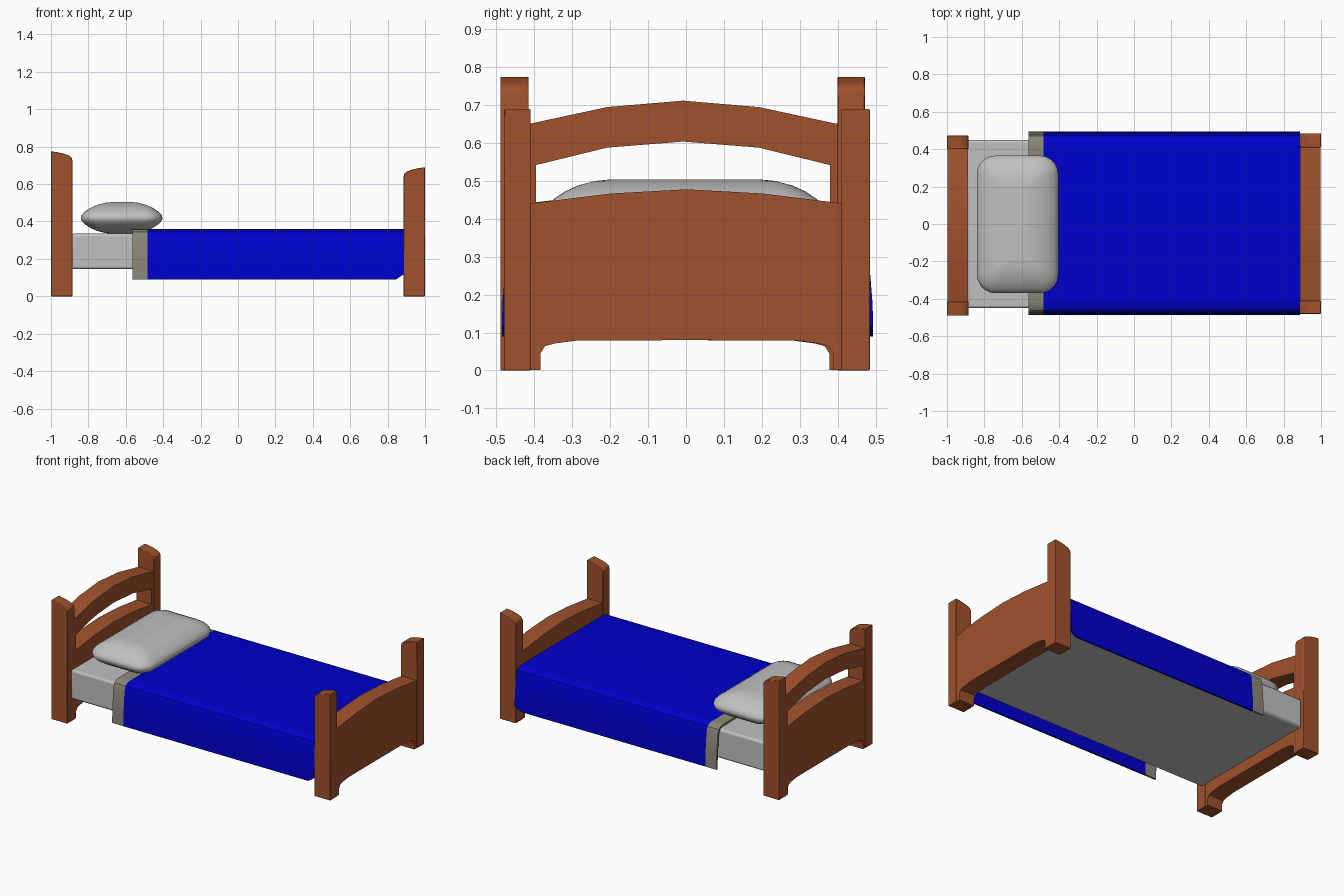
import bpy, bmesh, math

if "Cube" in bpy.data.objects:
    bpy.data.objects.remove(bpy.data.objects["Cube"])


def material(name, rgb):
    m = bpy.data.materials.new(name)
    m.diffuse_color = (*rgb, 1)
    m.use_nodes = True
    m.node_tree.nodes["Principled BSDF"].inputs["Base Color"].default_value = m.diffuse_color
    return m


WOOD = material("brown wood", (0.352, 0.084, 0.026))
BLUE = material("blue blanket cloth", (0.0, 0.0, 0.61))
WHITE = material("pale grey linen", (0.527, 0.527, 0.527))
TAN = material("tan fold cloth", (0.258, 0.246, 0.188))


def loft(name, rings, mat, bevel=0.0, angle=35):
    """Bridge equal-length rings of points, cap both ends, shade by angle."""
    bm = bmesh.new()
    vs = [[bm.verts.new(p) for p in r] for r in rings]
    n = len(rings[0])
    for a, b in zip(vs, vs[1:]):
        for i in range(n):
            j = (i + 1) % n
            bm.faces.new((a[i], a[j], b[j], b[i]))
    bm.faces.new(vs[0][::-1])
    bm.faces.new(vs[-1])
    bmesh.ops.recalc_face_normals(bm, faces=bm.faces)
    me = bpy.data.meshes.new(name)
    bm.to_mesh(me)
    bm.free()
    me.materials.append(mat)
    me.shade_smooth()
    me.set_sharp_from_angle(angle=math.radians(angle))
    ob = bpy.data.objects.new(name, me)
    bpy.context.collection.objects.link(ob)
    if bevel:
        b = ob.modifiers.new("Bevel", 'BEVEL')
        b.width, b.segments, b.limit_method = bevel, 2, 'ANGLE'
    return ob


def slab(name, yz, x0, x1, mat):
    return loft(name, [[(x, y, z) for y, z in yz] for x in (x0, x1)], mat)


def mirrored(half, c):
    """Left half of a y-z outline continued by its mirror image about y = c."""
    return [(c - y, z) for y, z in half] + [(c + y, z) for y, z in reversed(half) if y > 0]


def post(name, side, height, y0, y1):
    prof = [(1, 0), (0.885, 0), (0.885, height - 0.05), (0.889, height - 0.035),
            (0.9, height - 0.024), (0.925, height - 0.014), (0.965, height - 0.005), (1, height)]
    loft(name, [[(side * x, y, z) for x, z in prof] for y in (y0, y1)], WOOD, bevel=0.003)


# panel with arched top and legs cut out below
def panel(name, side, c, half):
    top = mirrored([(half, 0.437), (0.41, 0.441), (0.2, 0.467), (0, 0.478)], c)
    under = mirrored([(half, 0.001), (0.386, 0.001), (0.386, 0.045), (0.374, 0.064),
                      (0.35, 0.071), (0.29, 0.079), (0, 0.08)], c)
    slab(name, top + under[::-1], side * 0.888, side * 0.997, WOOD)


# headboard
post("headboard_post_front", -1, 0.775, -0.49, -0.415)
post("headboard_post_back", -1, 0.775, 0.40, 0.472)
panel("headboard_panel", -1, -0.008, 0.475)
rail_top = mirrored([(0.43, 0.648), (0.40, 0.652), (0.2, 0.695), (0, 0.712)], -0.008)
rail_under = mirrored([(0.43, 0.42), (0.388, 0.42), (0.388, 0.542), (0.2, 0.588), (0, 0.604)], -0.008)
slab("headboard_rail", rail_top + rail_under[::-1], -0.888, -0.997, WOOD)

# footboard
post("footboard_post_front", 1, 0.69, -0.48, -0.41)
post("footboard_post_back", 1, 0.69, 0.41, 0.485)
panel("footboard_panel", 1, 0.002, 0.475)

# mattress
box = [(-0.45, 0.145), (0.45, 0.145), (0.45, 0.335), (-0.45, 0.335)]
m = slab("mattress", box, -0.89, 0.89, WHITE)
m.modifiers.new("Bevel", 'BEVEL').width = 0.014
m.modifiers["Bevel"].segments = 3


# draped cloth: thin cross-section hanging over both sides
def drape(x, hem):
    outer = [(0.49, hem), (0.488, 0.18), (0.477, 0.315), (0.467, 0.343), (0.445, 0.357), (0.41, 0.36), (0, 0.36)]
    inner = [(0.478, hem), (0.476, 0.18), (0.465, 0.31), (0.456, 0.334), (0.441, 0.345), (0.41, 0.348), (0, 0.348)]
    return [(x, y, z) for y, z in mirrored(outer, 0.004) + mirrored(inner, 0.004)[::-1]]


loft("blanket", [drape(-0.485, 0.09), drape(0.845, 0.09), drape(0.887, 0.118)], BLUE)
loft("blanket_fold", [drape(-0.565, 0.09), drape(-0.485, 0.09)], TAN)


# pillow: stacked rounded rectangles
def pillow_ring(z, d):
    hx, hy, r = 0.218 - d, 0.368 - d, max(0.1 - d * 0.6, 0.02)
    pts = []
    for k, (sx, sy) in enumerate([(1, 1), (-1, 1), (-1, -1), (1, -1)]):
        for i in range(6):
            a = math.pi / 2 * (k + i / 5)
            pts.append((-0.622 + sx * (hx - r) + r * math.cos(a),
                        -0.002 + sy * (hy - r) + r * math.sin(a), z))
    return pts


steps = [(0.085, 0.17), (0.081, 0.13), (0.069, 0.085), (0.053, 0.05), (0.033, 0.02), (0.015, 0.004)]
rings = [pillow_ring(0.419 - h, d) for h, d in steps] + [pillow_ring(0.419, 0)]
rings += [pillow_ring(0.419 + h, d) for h, d in reversed(steps)]
loft("pillow", rings, WHITE, angle=70)
